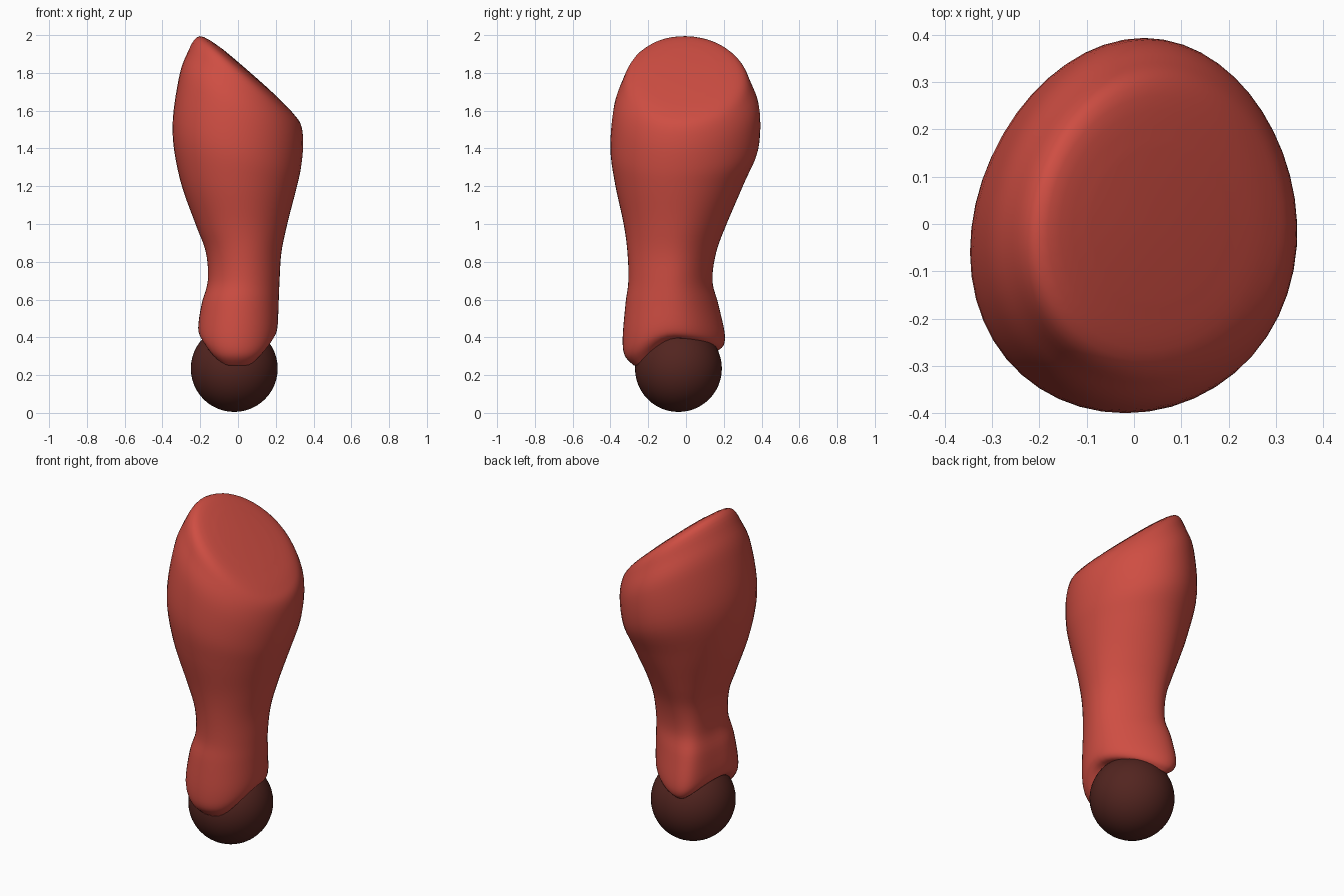
import bpy, bmesh, math

if "Cube" in bpy.data.objects:
    bpy.data.objects.remove(bpy.data.objects["Cube"])

SEG, STEPS, SKEW = 48, 5, 0.035


def paint(obj, name, rgb):
    mat = bpy.data.materials.new(name)
    mat.diffuse_color = (*rgb, 1)
    mat.use_nodes = True
    mat.node_tree.nodes["Principled BSDF"].inputs["Base Color"].default_value = mat.diffuse_color
    obj.data.materials.append(mat)


# Body rings: x centre, half width, y front, y back, z, downward tilt to +x,
# front drop, egg (narrower back), sideways shift of the back lobe
RINGS = [
    (0, 0.14, -0.275, 0.17, 0.395, 0, 0.145, 0.12, 0.08),
    (0, 0.185, -0.325, 0.20, 0.405, 0, 0.10, 0.12, 0.09),
    (0, 0.208, -0.335, 0.204, 0.45, 0, 0.05, 0.12, 0.095),
    (0.012, 0.203, -0.32, 0.17, 0.58, 0, 0, 0.06, 0.095),
    (0.03, 0.19, -0.305, 0.14, 0.70, 0, 0, 0, 0.09),
    (0.03, 0.20, -0.31, 0.16, 0.85, 0, 0, 0, 0.075),
    (0.018, 0.243, -0.33, 0.215, 1.00, 0, 0, 0.03, 0.05),
    (0, 0.307, -0.375, 0.305, 1.21, 0.1, 0, 0.06, 0.01),
    (-0.006, 0.338, -0.40, 0.382, 1.395, 0.31, 0, 0.09, 0),
    (0.017, 0.328, -0.385, 0.39, 1.595, 0.53, 0, 0.09, 0),
    (0.033, 0.300, -0.345, 0.35, 1.715, 0.63, 0, 0.07, 0),
    (0.04, 0.243, -0.29, 0.295, 1.795, 0.82, 0, 0.04, 0),
    (0.05, 0.14, -0.16, 0.16, 1.81, 0.87, 0, 0, 0),
]


def blend(a, b, c, d, t):
    return 0.5 * (2 * b + (c - a) * t + (2 * a - 5 * b + 4 * c - d) * t * t
                  + (3 * b - a - 3 * c + d) * t ** 3)


def ring_points(p):
    cx, rx, y0, y1, z, tilt, drop, egg, lobe = p
    cy, ry = (y0 + y1) / 2, (y1 - y0) / 2
    for i in range(SEG):
        a = 2 * math.pi * i / SEG
        c, s = math.cos(a), math.sin(a)
        dx = rx * c * (1 - egg * s)
        fall = 0.45 * s * s if s > 0 else 1 - c ** 4
        shift = SKEW * ry * s - lobe * max(0, s) ** 2
        yield cx + dx + shift, cy + ry * s, z - tilt * dx - drop * fall


# Smooth lofted body with a slanted top
bm = bmesh.new()
rows = []
n = len(RINGS)
for k in range(n - 1):
    quad = [RINGS[min(max(k + j, 0), n - 1)] for j in (-1, 0, 1, 2)]
    for t in range(STEPS + (k == n - 2)):
        p = [blend(*v, t / STEPS) for v in zip(*quad)]
        rows.append([bm.verts.new(v) for v in ring_points(p)])
for lo, hi in zip(rows, rows[1:]):
    for i in range(SEG):
        j = (i + 1) % SEG
        bm.faces.new((lo[i], lo[j], hi[j], hi[i]))
for row, centre in ((rows[0][::-1], (0, -0.05, 0.38)), (rows[-1], (0.05, 0, 1.812))):
    mid = bm.verts.new(centre)
    for i in range(SEG):
        bm.faces.new((row[i], row[(i + 1) % SEG], mid))
for f in bm.faces:
    f.smooth = True
me = bpy.data.meshes.new("body")
bm.to_mesh(me)
bm.free()
body = bpy.data.objects.new("body", me)
bpy.context.collection.objects.link(body)
paint(body, "red", (0.62, 0.075, 0.055))

# Ball held in the lower end
bpy.ops.mesh.primitive_uv_sphere_add(segments=48, ring_count=24, radius=0.23,
                                     location=(-0.02, -0.04, 0.235))
ball = bpy.context.object
ball.name = "ball"
bpy.ops.object.shade_smooth()
paint(ball, "dark_brown", (0.085, 0.018, 0.014))
